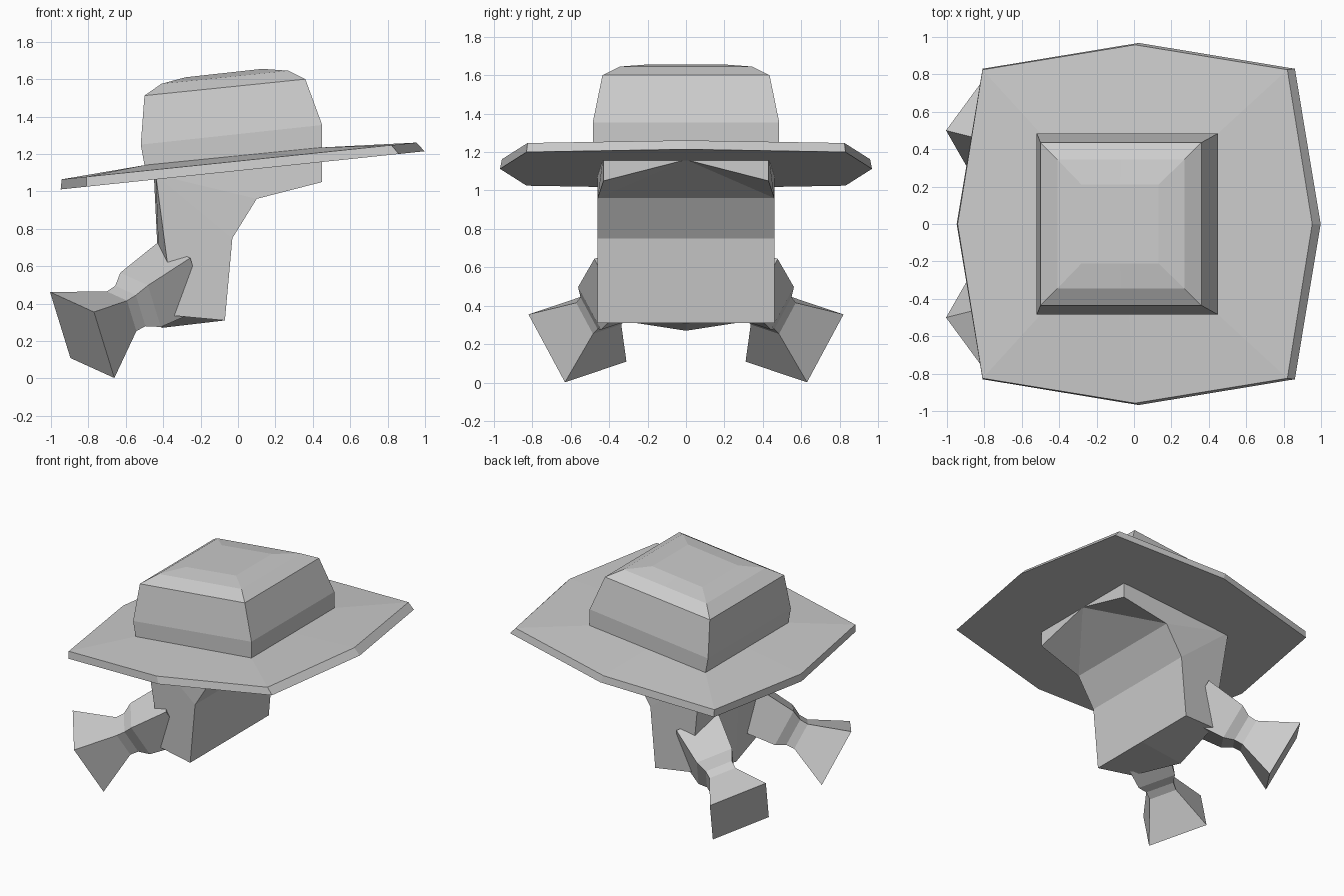
import bpy, bmesh
from mathutils import Vector

if "Cube" in bpy.data.objects:
    bpy.data.objects.remove(bpy.data.objects["Cube"])


def finish(name, bm, mirror=False):
    bmesh.ops.recalc_face_normals(bm, faces=bm.faces)
    mesh = bpy.data.meshes.new(name)
    bm.to_mesh(mesh)
    bm.free()
    obj = bpy.data.objects.new(name, mesh)
    bpy.context.collection.objects.link(obj)
    if mirror:
        mod = obj.modifiers.new("mirror", 'MIRROR')
        mod.use_axis = (False, True, False)
    return obj


def loft(name, rings, mirror=False):
    """Skin a stack of equal-length rings and cap both ends."""
    bm = bmesh.new()
    loops = [[bm.verts.new(p) for p in r] for r in rings]
    n = len(loops[0])
    for a, b in zip(loops, loops[1:]):
        for i in range(n):
            j = (i + 1) % n
            bm.faces.new((a[i], a[j], b[j], b[i]))
    bm.faces.new(loops[0])
    bm.faces.new(loops[-1])
    return finish(name, bm, mirror)


def tilted_ring(x0, x1, y, z0, z1, bulge=0.0):
    """Rectangle with edge midpoints (pushed out by bulge), sloping from z0 at the left to z1 at the right."""
    m, b = (x0 + x1) / 2, bulge
    plan = [(x0, -y), (m, -y - b), (x1, -y), (x1 + b, 0),
            (x1, y), (m, y + b), (x0, y), (x0 - b, 0)]
    slope = (z1 - z0) / (x1 - x0)
    return [(px, py, z0 + (px - x0) * slope) for px, py in plan]


# Hat: thin eight-sided brim running into a square crown
loft("hat", [
    tilted_ring(-0.81, 0.86, 0.83, 1.025, 1.20, 0.138),
    tilted_ring(-0.81, 0.82, 0.825, 1.078, 1.247, 0.133),
    tilted_ring(-0.50, 0.45, 0.485, 1.14, 1.235),
    tilted_ring(-0.52, 0.45, 0.485, 1.25, 1.355),
    tilted_ring(-0.50, 0.36, 0.435, 1.512, 1.60),
    tilted_ring(-0.41, 0.27, 0.345, 1.575, 1.645),
    tilted_ring(-0.28, 0.13, 0.21, 1.61, 1.655),
])

# Face cloth: half shell, mirrored across y
bm = bmesh.new()
V = {k: bm.verts.new(p) for k, p in {
    'f1': (-0.07, 0.46, 0.31), 'f2': (-0.03, 0.46, 0.75), 'f3': (0.10, 0.46, 0.96),
    'f4': (0.45, 0.43, 1.05), 'f5': (0.45, 0.43, 1.19),
    'b1': (-0.44, 0.46, 1.09), 'b2': (-0.34, 0.42, 0.335),
    'g1': (-0.07, 0, 0.31), 'g2': (-0.03, 0, 0.75), 'g3': (0.10, 0, 0.96),
    'g4': (0.45, 0, 1.16), 'g5': (0.45, 0, 1.19),
    'c1': (-0.45, 0, 1.09), 'c2': (-0.41, 0, 0.27)}.items()}
for face in ("f1 f2 g2 g1", "f2 f3 g3 g2", "f3 g4 g3", "f3 f4 g4", "f4 f5 g5 g4",
             "f5 b1 c1 g5", "b1 b2 c2 c1", "b2 f1 g1 c2",
             "f1 b2 b1 f2", "f2 b1 f3", "f3 b1 f5 f4"):
    bm.faces.new([V[k] for k in face.split()])
finish("face_cloth", bm, True)

# Cloth tails: square section, pinched at the knot and flared at the end
end = Vector((-0.833, 0.565, 0.232))
axis = Vector((0.78, -0.41, 0.47))
d1 = Vector((0.063, 0.255, 0.123))
d2 = Vector((0.172, 0.065, -0.23))
loft("cloth_tails", [
    [end + axis * t + d * k for d in (d1, d2, -d1, -d2)]
    for t, k in ((0, 1), (0.27, 0.46), (0.33, 0.47), (0.40, 0.63), (0.68, 0.75))
], True)
